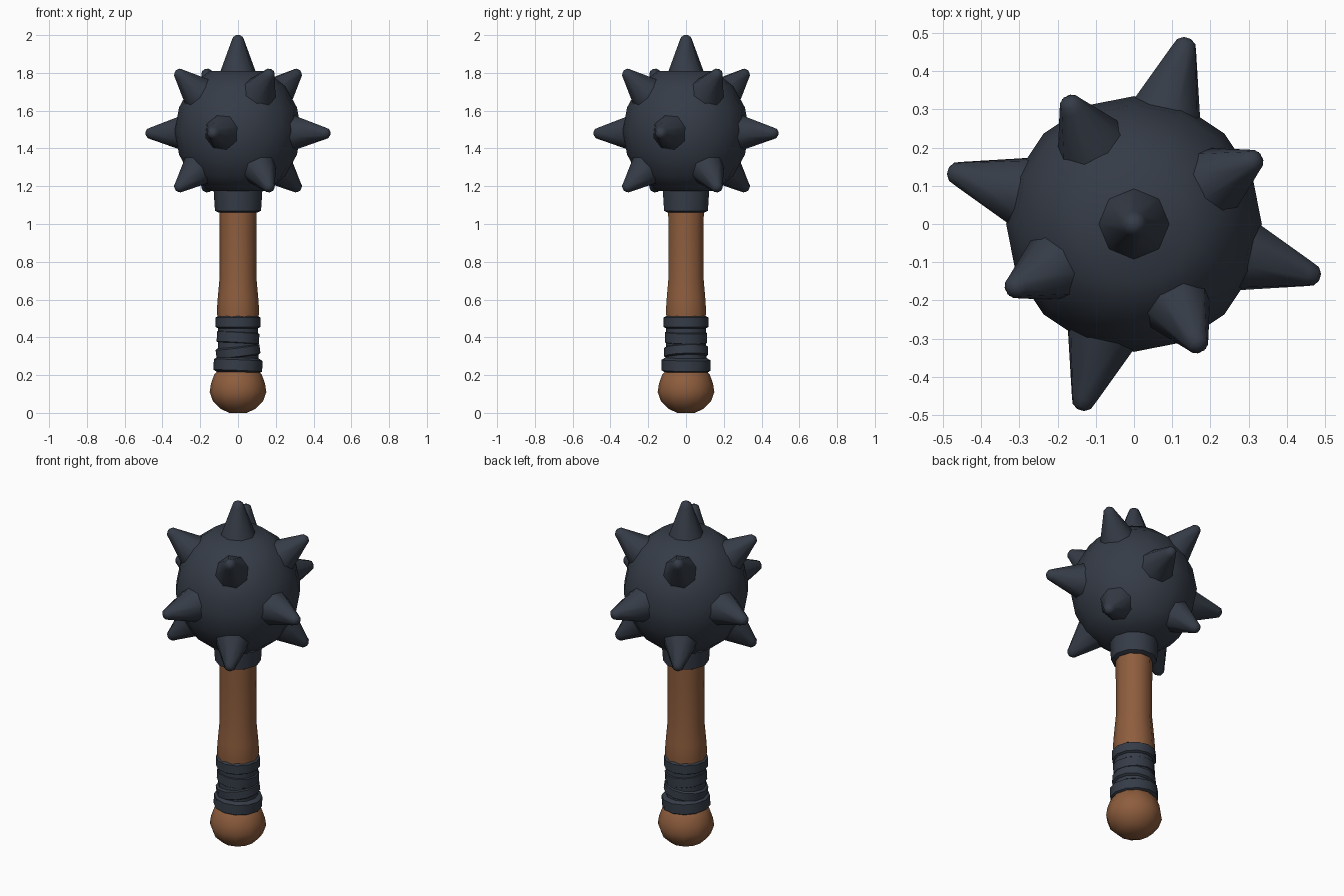
import bpy, bmesh, math
from mathutils import Vector, Matrix

if "Cube" in bpy.data.objects:
    bpy.data.objects.remove(bpy.data.objects["Cube"])


def material(name, rgb):
    m = bpy.data.materials.new(name)
    m.diffuse_color = (*rgb, 1)
    m.use_nodes = True
    m.node_tree.nodes["Principled BSDF"].inputs["Base Color"].default_value = m.diffuse_color
    return m


IRON = material("dark iron", (0.036, 0.045, 0.063))
WOOD = material("brown wood", (0.27, 0.11, 0.047))


def lathe(name, profile, sides, mat, loc=(0, 0, 0), direction=(0, 0, 1), turn=0.0, angle=40):
    """Closed solid of revolution from (radius, height) points, aimed along a direction."""
    bm = bmesh.new()
    rings = []
    for r, z in profile:
        rings.append([bm.verts.new((r * math.cos(turn + math.tau * i / sides),
                                    r * math.sin(turn + math.tau * i / sides), z))
                      for i in range(sides)])
    for a, b in zip(rings, rings[1:]):
        for i in range(sides):
            j = (i + 1) % sides
            bm.faces.new((a[i], a[j], b[j], b[i]))
    bm.faces.new(rings[0][::-1])
    bm.faces.new(rings[-1])
    me = bpy.data.meshes.new(name)
    bm.to_mesh(me)
    bm.free()
    me.materials.append(mat)
    ob = bpy.data.objects.new(name, me)
    bpy.context.collection.objects.link(ob)
    rot = Vector((0, 0, 1)).rotation_difference(Vector(direction).normalized())
    ob.matrix_world = Matrix.Translation(loc) @ rot.to_matrix().to_4x4()
    bpy.ops.object.select_all(action='DESELECT')
    ob.select_set(True)
    bpy.context.view_layer.objects.active = ob
    bpy.ops.object.shade_smooth_by_angle(angle=math.radians(angle))
    return ob


# wooden shaft and pommel
lathe("shaft", [(0.1, 0.15), (0.103, 0.45), (0.112, 0.54), (0.107, 0.61), (0.097, 0.72),
                (0.097, 0.95), (0.1, 1.1)], 10, WOOD)
lathe("pommel", [(0.045, 0.0), (0.09, 0.02), (0.132, 0.06), (0.15, 0.11), (0.143, 0.155),
                 (0.125, 0.205), (0.1, 0.23)], 12, WOOD)


# grip wraps: (middle height, half height, radius, sideways tilt)
def band(name, z, h, r, tilt, mat=IRON):
    prof = [(r - 0.02, -h), (r, -h + 0.012), (r, h - 0.012), (r - 0.02, h)]
    return lathe(name, prof, 12, mat, (0, 0, z), (tilt, tilt * 0.3, 1), angle=50)


lathe("grip_core", [(0.108, 0.24), (0.106, 0.49)], 12, IRON)
band("grip_wrap_bottom", 0.252, 0.04, 0.129, 0.04)
band("grip_wrap_lower", 0.325, 0.034, 0.117, -0.12)
band("grip_wrap_upper", 0.398, 0.038, 0.112, 0.06)
band("grip_wrap_top", 0.48, 0.037, 0.118, 0.0)

# iron collar and ball head
lathe("collar", [(0.1, 1.06), (0.122, 1.07), (0.128, 1.16), (0.132, 1.25)], 10, IRON)
CENTRE = Vector((0, 0, 1.492))
lathe("ball_head", [(0.15, -0.318), (0.25, -0.238), (0.312, -0.125), (0.335, 0.0),
                    (0.312, 0.125), (0.25, 0.238), (0.15, 0.318)], 16, IRON, CENTRE)


# spikes: four round the middle, four above and four below, one on top
def spike(name, tip):
    v = Vector(tip) - CENTRE
    d = v.length
    prof = [(0.108, 0.27), (0.09, 0.325), (0.034, d - 0.03), (0.026, d - 0.01), (0.01, d)]
    lathe(name, prof, 8, IRON, CENTRE, v, angle=50)


def ring_of_spikes(name, start, radius, z):
    for k in range(4):
        a = math.radians(start + 90 * k)
        spike(f"{name}_{k + 1}", (radius * math.cos(a), radius * math.sin(a), z))


ring_of_spikes("middle_spike", -16, 0.507, 1.48)
ring_of_spikes("upper_spike", 28, 0.37, 1.81)
ring_of_spikes("lower_spike", 28, 0.37, 1.18)
spike("top_spike", (0, 0, 2.0))
